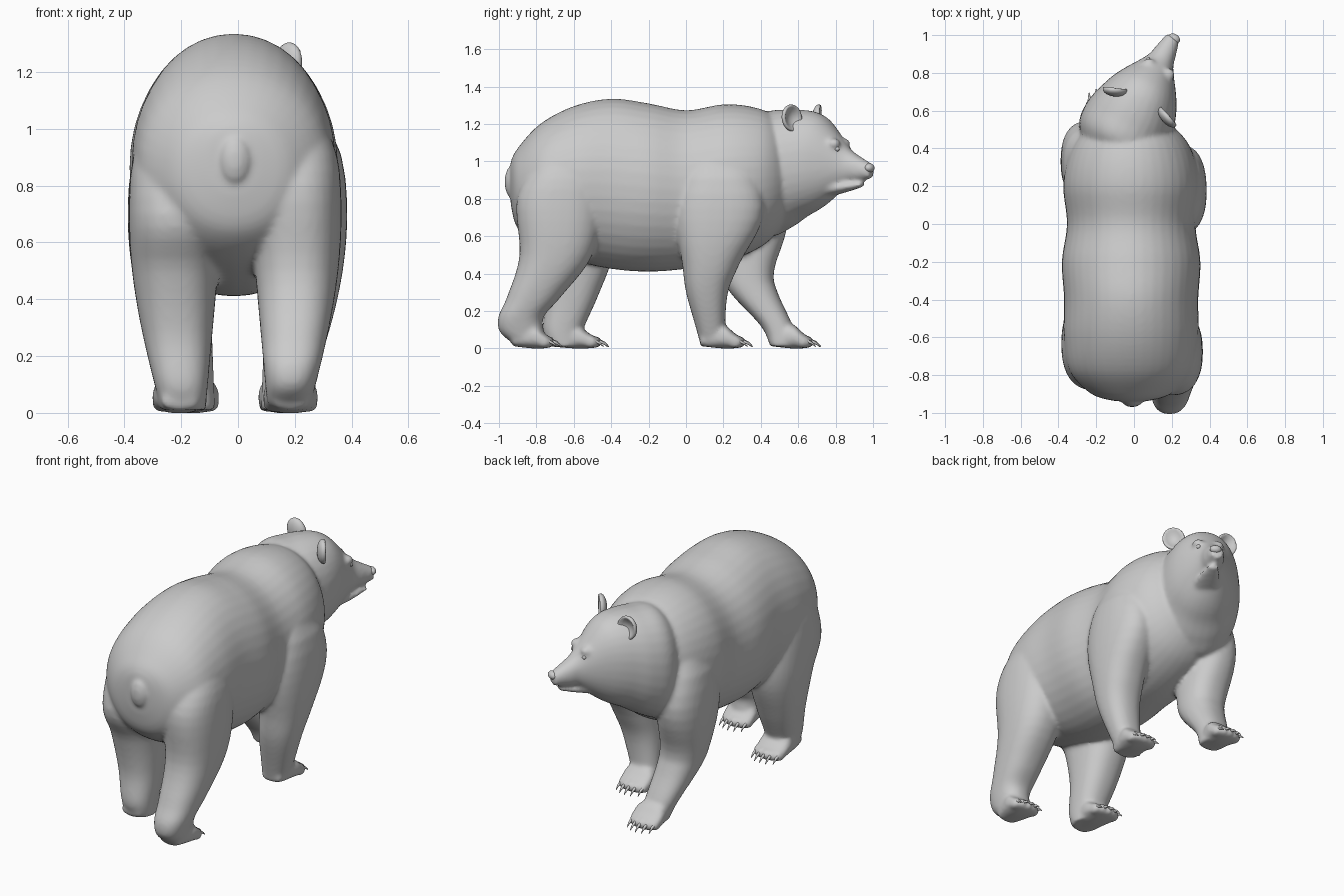
import bpy, bmesh, math
from mathutils import Matrix, Vector

if "Cube" in bpy.data.objects:
    bpy.data.objects.remove(bpy.data.objects["Cube"])

I = Matrix.Identity(4)


def spline(rows, steps):
    """Catmull-Rom interpolation between section tuples."""
    out = []
    for i in range(len(rows) - 1):
        p = [Vector(rows[max(0, min(len(rows) - 1, i + k))]) for k in (-1, 0, 1, 2)]
        for j in range(steps):
            t = j / steps
            out.append(0.5 * (2 * p[1] + (p[2] - p[0]) * t
                              + (2 * p[0] - 5 * p[1] + 4 * p[2] - p[3]) * t * t
                              + (3 * p[1] - p[0] - 3 * p[2] + p[3]) * t ** 3))
    return out + [Vector(rows[-1])]


def loft(bm, sections, place, power=2.2, seg=32, steps=5):
    """Skin oval sections; place(row, c, s) maps the unit oval to space."""
    rings = []
    for row in spline(sections, steps):
        ring = []
        for k in range(seg):
            w = 2 * math.pi * k / seg
            c, s = (math.copysign(abs(f) ** (2 / power), f) for f in (math.cos(w), math.sin(w)))
            ring.append(bm.verts.new(place(row, c, s)))
        rings.append(ring)
    for r, q in zip(rings, rings[1:]):
        for k in range(seg):
            n = (k + 1) % seg
            bm.faces.new((r[k], r[n], q[n], q[k]))
    bm.faces.new(rings[0])
    bm.faces.new(rings[-1])


def along_y(x=0, mat=I):
    """Sections (y, half width, z bottom, z top) centred on x."""
    return lambda r, c, s: mat @ Vector((x + r[1] * c, r[0], (r[2] + r[3]) / 2 + (r[3] - r[2]) / 2 * s))


def ball(bm, center, radii, mat=I):
    m = mat @ Matrix.Translation(center) @ Matrix.Diagonal((*radii, 1))
    return bmesh.ops.create_uvsphere(bm, u_segments=20, v_segments=14, radius=1, matrix=m)['verts']


def finish(bm, name):
    bmesh.ops.recalc_face_normals(bm, faces=bm.faces)
    me = bpy.data.meshes.new(name)
    bm.to_mesh(me)
    bm.free()
    me.shade_smooth()
    ob = bpy.data.objects.new(name, me)
    bpy.context.collection.objects.link(ob)
    return ob


body = bmesh.new()

# torso
loft(body, [(-.937, .09, .77, 1), (-.9, .21, .64, 1.07), (-.78, .325, .54, 1.2), (-.6, .357, .47, 1.295),
            (-.4, .355, .425, 1.335), (-.2, .367, .41, 1.31), (0, .34, .425, 1.273), (.2, .36, .46, 1.305),
            (.36, .332, .52, 1.29), (.47, .27, .6, 1.24), (.57, .15, .75, 1.1)], along_y(-.015), 2.05, 40)

# tail
ball(body, (-.01, -.935, .89), (.055, .035, .085))


def leg(side, base, bulge, inset, taper, rows):
    """Leg from (z, y back, y front) rows; width follows one bulging rule."""
    def place(r, c, s):
        outer = base + bulge * math.sin(math.pi * r[0] / 1.4) - 1.2 * max(0, r[0] - .85) ** 2
        inner = inset - taper * r[0]
        x = (outer + inner) / 2 + (outer - inner) / 2 * c
        return Vector((side * x, (r[1] + r[2]) / 2 + (r[2] - r[1]) / 2 * s, r[0]))
    loft(body, rows, place, 2.35)


# hind legs
leg(1, .248, .117, .105, .09, [(1.02, -.8, -.5), (.8, -.905, -.44), (.5, -.89, -.5), (.28, -.955, -.665),
                               (.17, -1.003, -.76), (.09, -.997, -.76), (.03, -.93, -.77)])
leg(-1, .268, .117, .115, .09, [(1.02, -.78, -.48), (.7, -.88, -.39), (.5, -.8, -.39), (.28, -.755, -.47),
                                (.1, -.765, -.55), (.01, -.73, -.57)])
# front legs
leg(1, .225, .16, .08, -.04, [(1.12, .05, .3), (.75, -.055, .42), (.45, -.02, .285), (.3, 0, .225),
                              (.12, .05, .21), (.01, .08, .22)])
leg(-1, .225, .164, .08, -.04, [(1.12, .2, .42), (.72, .12, .545), (.42, .19, .472), (.3, .235, .49),
                                (.12, .4, .57), (.01, .45, .58)])

# paws with toes and claws: centre x, heel y, toe y
paws = {'hind_right': (.185, -.93, -.72), 'hind_left': (-.205, -.745, -.47),
        'front_right': (.167, .075, .3), 'front_left': (-.163, .45, .665)}
for name, (x, y0, y1) in paws.items():
    n = y1 - y0
    loft(body, [(y0, .06, .012, .07), (y0 + n * .5, .092, 0, .13),
                (y0 + n * .8, .096, 0, .085), (y1, .08, .006, .05)], along_y(x), 2.6)
    claws = bmesh.new()
    for i in range(-2, 3):
        tx, ty = x + i * .037, y1 - .012 - .007 * i * i
        ball(body, (tx, ty, .034), (.022, .035, .033))
        loft(claws, [(ty + .01, .009, .03, .052), (ty + .045, .007, .022, .038),
                     (ty + .07, .002, .006, .012)], along_y(tx), 2, 8, 3)
    finish(claws, name + '_claws')

# head, turned toward +x
head = Matrix.Translation((.04, .64, 0)) @ Matrix.Rotation(math.radians(-27.3), 4, 'Z')
loft(body, [(-.36, .14, .72, 1.15), (-.24, .236, .6, 1.262), (-.12, .246, .64, 1.275), (-.02, .22, .7, 1.275),
            (.06, .19, .74, 1.26), (.13, .15, .785, 1.215), (.24, .077, .872, 1.084), (.3, .06, .889, 1.037),
            (.39, .037, .909, .987)], along_y(-.012, head), 2.15)
# lower jaw
loft(body, [(.14, .075, .81, .89), (.24, .06, .835, .888), (.345, .028, .864, .886)], along_y(0, head))
# brows
for side in (-1, 1):
    ball(body, (side * .058, .2, 1.095), (.035, .035, .028), head)

# fuse all masses into one skin
bear = finish(body, 'bear_body')
rm = bear.modifiers.new('fuse', 'REMESH')
rm.mode = 'VOXEL'
rm.voxel_size = .0115
rm.use_smooth_shade = True
sm = bear.modifiers.new('soften', 'SMOOTH')
sm.factor = .5
sm.iterations = 9

# cupped round ears and eyes
for side, label in ((-1, 'left'), (1, 'right')):
    ear = bmesh.new()
    tilt = (head @ Matrix.Translation((side * .156, -.003, 1.232))
            @ Matrix.Rotation(math.radians(-22 * side), 4, 'Z') @ Matrix.Rotation(math.radians(side * 20), 4, 'Y'))
    for v in ball(ear, (0, 0, 0), (.065, .034, .073)):
        if v.co.y > 0:
            v.co.y -= .05 * max(0, 1 - (v.co.x / .06) ** 2 - (v.co.z / .068) ** 2)
    ear.transform(tilt)
    finish(ear, label + '_ear')
    eye = bmesh.new()
    ball(eye, (side * .066 - .006, .22, 1.066), (.013, .013, .013), head)
    finish(eye, label + '_eye')

# nose
nose = bmesh.new()
ball(nose, (-.004, .382, .965), (.034, .025, .024), head)
finish(nose, 'nose')
